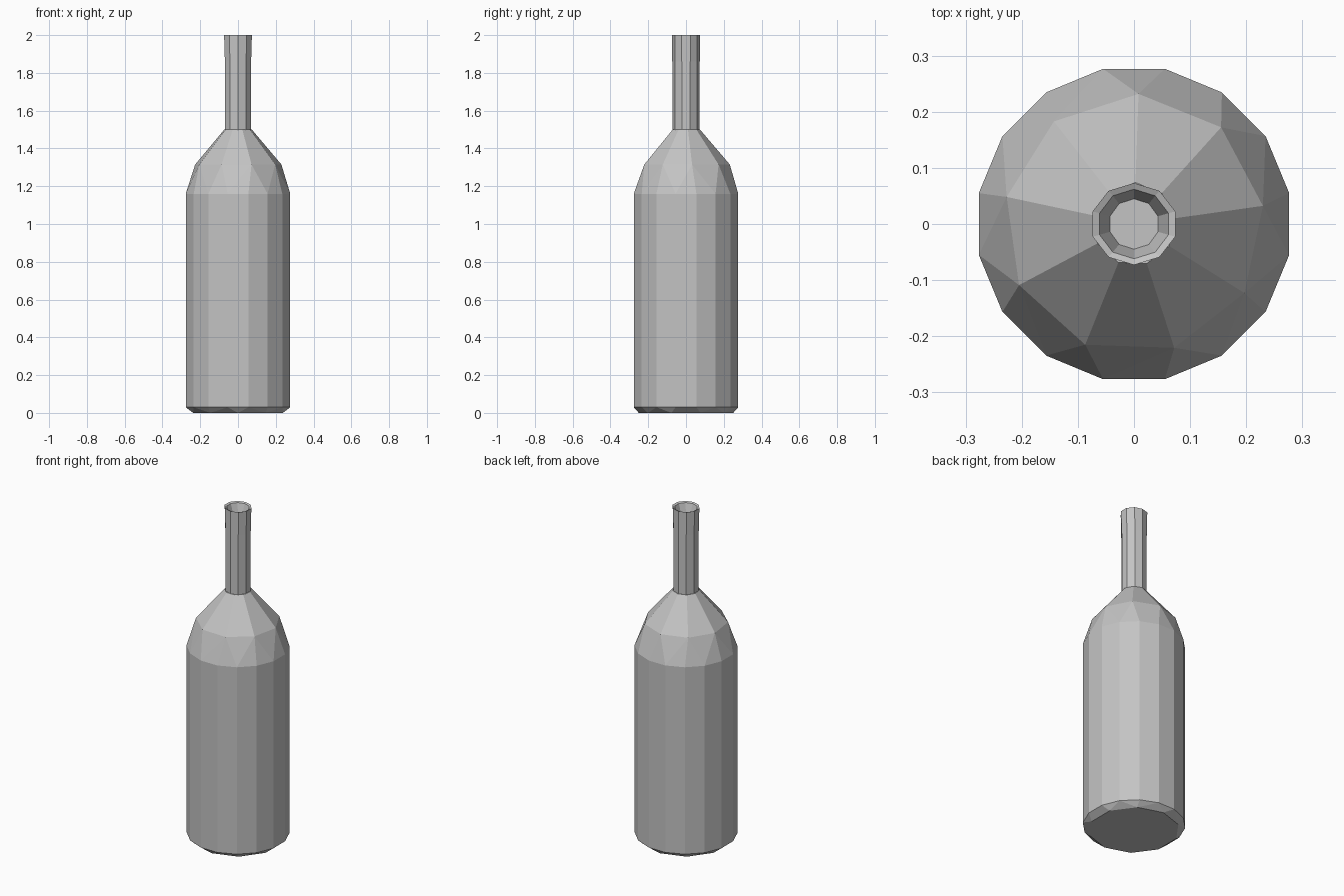
import bpy
import bmesh
from math import cos, sin, radians, tau

old = bpy.data.objects.get("Cube")
if old:
    bpy.data.objects.remove(old, do_unlink=True)

grey = bpy.data.materials.new("plain grey")
grey.use_nodes = True
colour = (0.55, 0.55, 0.55, 1)
grey.diffuse_color = colour
grey.node_tree.nodes["Principled BSDF"].inputs["Base Color"].default_value = colour


def finish(bm, name):
    bmesh.ops.recalc_face_normals(bm, faces=bm.faces)
    mesh = bpy.data.meshes.new(name)
    bm.to_mesh(mesh)
    bm.free()
    mesh.materials.append(grey)
    obj = bpy.data.objects.new(name, mesh)
    bpy.context.collection.objects.link(obj)
    return obj


def ring(bm, sides, radius, z, turn=0, stretch=1, shift=0):
    return [bm.verts.new((radius * stretch * cos(radians(turn) + tau * i / sides) + shift,
                          radius * sin(radians(turn) + tau * i / sides), z))
            for i in range(sides)]


def bridge(bm, a, b):
    n = len(a)
    for i in range(n):
        j = (i + 1) % n
        bm.faces.new((a[i], a[j], b[j], b[i]))


# Body: a faceted skin stretched round rings with different side counts
bm = bmesh.new()
ring(bm, 10, 0.25, 0, 18)
ring(bm, 16, 0.282, 0.03, 11.25)
ring(bm, 16, 0.282, 1.16, 11.25)
ring(bm, 9, 0.232, 1.315, 8)
ring(bm, 9, 0.074, 1.5, 8)
bmesh.ops.convex_hull(bm, input=bm.verts)
bmesh.ops.dissolve_limit(bm, angle_limit=radians(1), verts=bm.verts, edges=bm.edges)
finish(bm, "bottle_body")

# Neck: a straight ten-sided tube
bm = bmesh.new()
low = ring(bm, 10, 0.071, 1.49, 18)
high = ring(bm, 10, 0.071, 1.87, 18)
bridge(bm, low, high)
finish(bm, "bottle_neck")

# Collar: flares sideways to the rim, then dips into a shallow mouth
bm = bmesh.new()
foot = ring(bm, 10, 0.073, 1.86, 18)
rim = ring(bm, 10, 0.073, 2.0, 18, 1.06)
lip = ring(bm, 10, 0.062, 1.995, 18, 1.04)
floor = ring(bm, 10, 0.045, 1.94, 18)
for a, b in ((foot, rim), (rim, lip), (lip, floor)):
    bridge(bm, a, b)
bm.faces.new(floor)
finish(bm, "bottle_collar")
